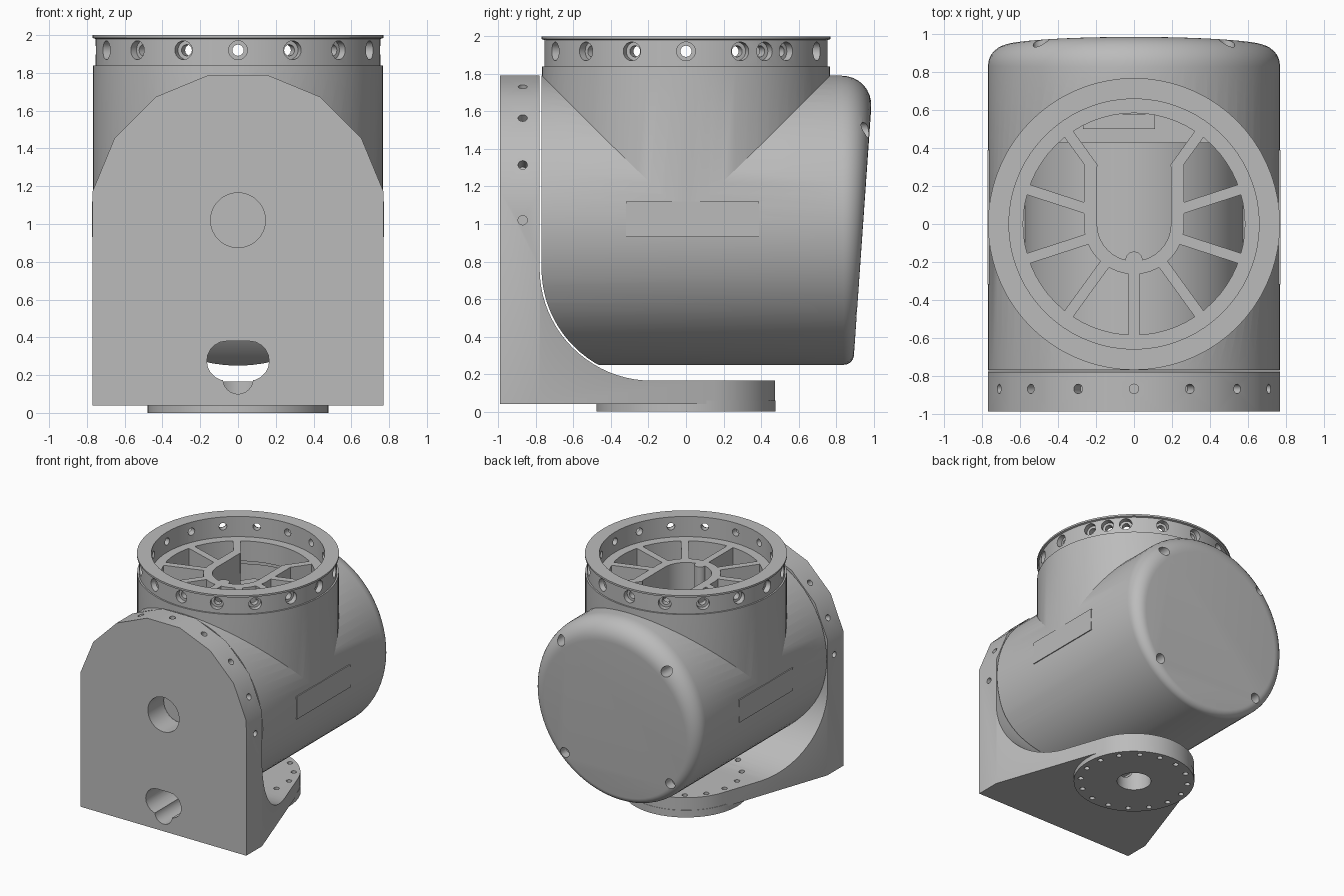
import bpy, bmesh
from math import sin, cos, pi, radians
from mathutils import Vector

if "Cube" in bpy.data.objects:
    bpy.data.objects.remove(bpy.data.objects["Cube"], do_unlink=True)

grey = bpy.data.materials.new("machined_grey")
grey.use_nodes = True
grey.diffuse_color = (0.5, 0.5, 0.5, 1)
grey.node_tree.nodes["Principled BSDF"].inputs["Base Color"].default_value = (0.5, 0.5, 0.5, 1)

R = 0.77       # main radius
AXIS_Z = 1.02  # height of the horizontal axis


def finish(name, bm):
    bmesh.ops.recalc_face_normals(bm, faces=bm.faces)
    mesh = bpy.data.meshes.new(name)
    bm.to_mesh(mesh)
    bm.free()
    mesh.materials.append(grey)
    ob = bpy.data.objects.new(name, mesh)
    bpy.context.collection.objects.link(ob)
    return ob


def arc(cx, cy, r, a0, a1, n):
    angles = [radians(a0 + (a1 - a0) * i / n) for i in range(n + 1)]
    return [(cx + r * cos(a), cy + r * sin(a)) for a in angles]


def prism(name, pts, axis, lo, hi):
    """Extrude a 2D outline along an axis."""
    place = {"x": lambda p, h: (h, p[0], p[1]),
             "y": lambda p, h: (p[0], h, p[1]),
             "z": lambda p, h: (p[0], p[1], h)}[axis]
    bm = bmesh.new()
    a = [bm.verts.new(place(p, lo)) for p in pts]
    b = [bm.verts.new(place(p, hi)) for p in pts]
    bm.faces.new(a)
    bm.faces.new(b)
    for i in range(len(pts)):
        j = (i + 1) % len(pts)
        bm.faces.new((a[i], a[j], b[j], b[i]))
    return finish(name, bm)


def rods(name, items, seg=20):
    """Cylinders given as (start, end, radius), in one mesh."""
    bm = bmesh.new()
    for p, q, r in items:
        p, q = Vector(p), Vector(q)
        d = q - p
        m = d.to_track_quat("Z", "Y").to_matrix().to_4x4()
        m.translation = (p + q) / 2
        bmesh.ops.create_cone(bm, cap_ends=True, segments=seg, radius1=r,
                              radius2=r, depth=d.length, matrix=m)
    return finish(name, bm)


def lathe(name, profile, seg=64):
    bm = bmesh.new()
    rings = []
    for i in range(seg):
        a = 2 * pi * i / seg
        rings.append([bm.verts.new((r * cos(a), r * sin(a), z)) for r, z in profile])
    n = len(profile)
    for i in range(seg):
        u, v = rings[i], rings[(i + 1) % seg]
        for k in range(n):
            m = (k + 1) % n
            bm.faces.new((u[k], v[k], v[m], u[m]))
    return finish(name, bm)


def boolean(ob, tool, op="DIFFERENCE"):
    mod = ob.modifiers.new("cut", "BOOLEAN")
    mod.operation, mod.object, mod.solver = op, tool, "EXACT"
    with bpy.context.temp_override(object=ob, active_object=ob):
        bpy.ops.object.modifier_apply(modifier=mod.name)
    bpy.data.objects.remove(tool, do_unlink=True)


def radial(angle, r0, r1, z, rad):
    a = radians(angle)
    return ((r0 * cos(a), r0 * sin(a), z), (r1 * cos(a), r1 * sin(a), z), rad)


# Mounting bracket: side profile trimmed by the arch and the tapered plan
fillet = arc(-0.18, 0.765, 0.6, 270, 180, 20)
bracket = prism("mounting_bracket", [(-0.99, 0.04), (0.6, 0.04), (0.6, 0.165)]
                + fillet + [(-0.78, 2), (-0.99, 2)], "x", -1, 1)
arch = [(-R, -0.1), (R, -0.1)] + arc(0, AXIS_Z, 0.785, 11.25, 168.75, 7)
boolean(bracket, prism("arch", arch, "y", -1.2, 1), "INTERSECT")
plan = [(-R, -1.2), (R, -1.2), (R, -0.78)] + arc(0, 0, 0.475, 18.6, 161.4, 32) + [(-R, -0.78)]
boolean(bracket, prism("plan", plan, "z", -0.2, 2.2), "INTERSECT")

# Bracket holes: pivot, cable slot, groove, arch edge
boolean(bracket, rods("pivot", [((0, -1.2, AXIS_Z), (0, -0.5, AXIS_Z), 0.145)], 40))
slot = arc(0.06, 0.275, 0.105, -90, 90, 10) + arc(-0.06, 0.275, 0.105, 90, 270, 10)
boolean(bracket, prism("slot", slot, "y", -1.2, 0.1))
boolean(bracket, rods("groove", [((0, -1.2, 0.18), (0, 0.02, 0.18), 0.08)], 24))
edge = []
for i in range(9):
    a = pi * i / 8
    c, s = cos(a), sin(a)
    edge.append(((0.68 * c, -0.87, AXIS_Z + 0.68 * s), (0.85 * c, -0.87, AXIS_Z + 0.85 * s), 0.025))
boolean(bracket, rods("edge_holes", edge, 16))

# Base flange disc with bolt circle and centre bore, drilled through both parts
disc = rods("base_flange", [((0, 0, 0), (0, 0, 0.06), 0.478)], 64)
for part in (bracket, disc):
    boolean(part, rods("bore", [((0, 0, -0.1), (0, 0, 0.3), 0.135)], 32))
    bolts = []
    for i in range(16):
        a = 2 * pi * (i + 0.5) / 16
        x, y = 0.425 * cos(a), 0.425 * sin(a)
        bolts.append(((x, y, -0.1), (x, y, 0.4), 0.022))
    boolean(part, rods("bolts", bolts, 12))

# Horizontal housing with a rounded, tilted rear cap
bm = bmesh.new()
SEG, STEPS = 72, 8
rings = []
for k in range(-1, STEPS + 1):
    ring = []
    for i in range(SEG):
        a = 2 * pi * i / SEG
        f = 0.11 + 0.06 * sin(a)
        t = max(k, 0) / STEPS * pi / 2
        r = R - f * (1 - cos(t))
        z = r * sin(a)
        y = -0.85 if k < 0 else 0.945 + 0.07 * z - f * (1 - sin(t))
        ring.append(bm.verts.new((r * cos(a), y, AXIS_Z + z)))
    rings.append(ring)
for u, v in zip(rings, rings[1:]):
    for i in range(SEG):
        j = (i + 1) % SEG
        bm.faces.new((u[i], u[j], v[j], v[i]))
bm.faces.new(rings[0])
bm.faces.new(rings[-1])
housing = finish("housing", bm)
relief = arc(-0.18, 0.765, 0.59, 180, 270, 20) + [(1.2, 0.175), (1.2, 2.1), (-0.77, 2.1)]
boolean(housing, prism("relief", relief, "x", -1, 1), "INTERSECT")

# Vertical tower joined to the housing, then bored out
tower = rods("tower", [((0, 0, 1.0), (0, 0, 1.84), 0.768)], 72)
boolean(housing, tower, "UNION")
boolean(housing, rods("tower_bore", [((0, 0, 1.1), (0, 0, 2.1), 0.68)], 64))
cap_holes = []
for sx in (-1, 1):
    for sz in (-1, 1):
        x, z = 0.49 * sx, AXIS_Z + 0.48 * sz
        cap_holes.append(((x, 0.83, z), (x, 1.1, z), 0.042))
boolean(housing, rods("cap_holes", cap_holes))

# Side pads
for side, name in ((-1, "right_pad"), (1, "left_pad")):
    prism(name, [(-0.32, 0.93), (0.39, 0.93), (0.39, 1.12), (-0.32, 1.12)],
          "x", side * 0.75, side * 0.772)

# Top flange ring with stepped radial holes
flange = lathe("top_flange", [(0.66, 1.6), (0.66, 2.0), (0.77, 2.0), (0.77, 1.985),
                              (0.755, 1.98), (0.755, 1.84), (0.7, 1.83), (0.7, 1.6)], 72)
angles = [22.5 * i for i in range(16)] + [33.75]
boolean(flange, rods("holes", [radial(a, 0.6, 0.85, 1.92, 0.03) for a in angles], 16))
boolean(flange, rods("counterbores", [radial(a, 0.71, 0.85, 1.92, 0.05) for a in angles], 20))

# Spoked web inside the tower
TOP, LOW = 1.83, 1.66
lathe("web_rim", [(0.585, LOW), (0.585, TOP), (0.67, TOP), (0.67, LOW)])
for i in range(9):
    a = radians(-234 + 36 * i)
    d, n = Vector((cos(a), sin(a))), Vector((-sin(a), cos(a))) * 0.028
    start = 0.36 if i in (0, 8) else 0.235
    prism("web_spoke_%d" % i, [d * start + n, d * start - n, d * 0.62 - n, d * 0.62 + n],
          "z", LOW, TOP)
inner = [(-0.195, 0.31)] + arc(0, 0, 0.195, 180, 360, 20) + [(0.195, 0.31)]
outer = [(0.265, 0.33)] + arc(0, 0, 0.265, 0, -180, 20) + [(-0.265, 0.33)]
prism("web_channel", inner + outer, "z", 1.4, TOP)
rods("channel_boss", [((0, -0.19, 1.5), (0, -0.19, TOP), 0.045)])

# Inner drive and connector seen through the web
rods("inner_drive", [((0, -0.62, AXIS_Z), (0, 0.43, AXIS_Z), 0.58)], 64)
prism("connector", [(-0.27, 0.5), (0.11, 0.5), (0.11, 0.58), (-0.27, 0.58)], "z", 1.05, 1.4)

# Smooth curved faces, keep edges sharp
for ob in bpy.context.scene.objects:
    if ob.type == "MESH":
        with bpy.context.temp_override(object=ob, active_object=ob, selected_objects=[ob],
                                       selected_editable_objects=[ob]):
            bpy.ops.object.shade_smooth_by_angle(angle=radians(24))
